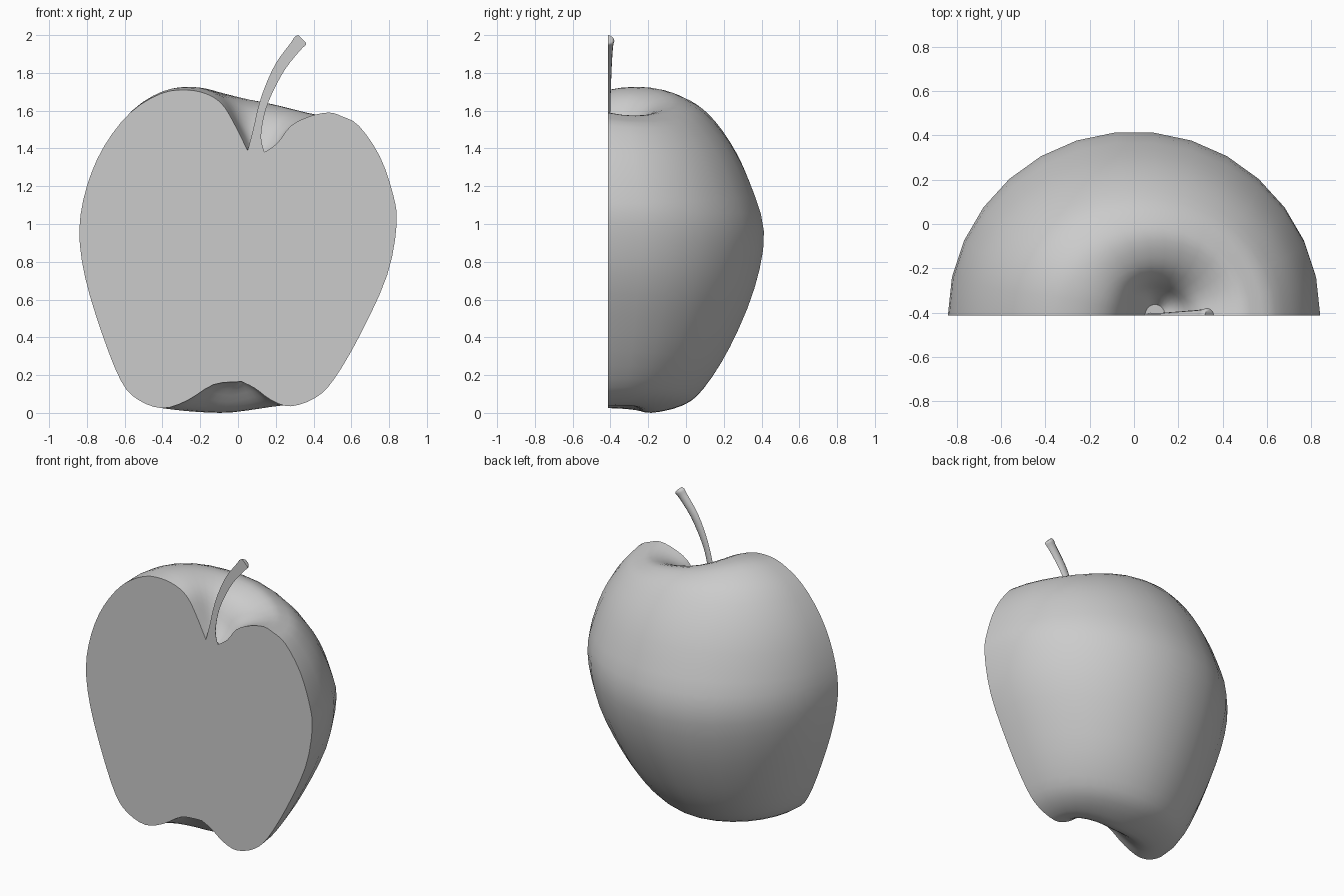
import bpy
import bmesh
from math import cos, sin, pi, radians

CUT_Y = -0.413
SEGMENTS = 15
STEPS = 3

default_cube = bpy.data.objects.get("Cube")
if default_cube:
    bpy.data.objects.remove(default_cube, do_unlink=True)

grey = bpy.data.materials.new("plain grey")
grey.use_nodes = True
grey.diffuse_color = (0.6, 0.6, 0.6, 1)
grey.node_tree.nodes["Principled BSDF"].inputs["Base Color"].default_value = grey.diffuse_color


def smooth_rows(rows):
    """Run a smooth curve through rows of values, column by column."""
    padded = [rows[0]] + rows + [rows[-1]]
    result = []
    for a, b, c, d in zip(padded, padded[1:], padded[2:], padded[3:]):
        for s in range(STEPS):
            t = s / STEPS
            result.append([q + t * ((r - p) + t * ((2 * p - 5 * q + 4 * r - w)
                           + t * (3 * (q - r) + w - p))) / 2
                           for p, q, r, w in zip(a, b, c, d)])
    return result + [rows[-1]]


def build_half(name, rings):
    """Join half rings into a closed, smooth solid with a flat cut face."""
    bm = bmesh.new()
    rings = [[bm.verts.new(co) for co in ring] for ring in rings]
    for a, b in zip(rings, rings[1:]):
        for i in range(len(a) - 1):
            bm.faces.new((a[i], a[i + 1], b[i + 1], b[i]))
    bm.faces.new(rings[0])
    bm.faces.new(rings[-1])
    bm.faces.new([r[0] for r in rings] + [r[-1] for r in reversed(rings)])
    bmesh.ops.recalc_face_normals(bm, faces=bm.faces)
    mesh = bpy.data.meshes.new(name)
    bm.to_mesh(mesh)
    bm.free()
    mesh.materials.append(grey)
    obj = bpy.data.objects.new(name, mesh)
    bpy.context.collection.objects.link(obj)
    bpy.ops.object.select_all(action="DESELECT")
    obj.select_set(True)
    bpy.context.view_layer.objects.active = obj
    bpy.ops.object.shade_smooth_by_angle(angle=radians(50))


# Matching points down the left, right and back outlines, from stalk to base:
# left x, left z, right x, right z, back depth, back z
outline = [
    (0.05, 1.39, 0.14, 1.38, 0.05, 1.37),
    (-0.03, 1.55, 0.21, 1.43, 0.11, 1.45),
    (-0.09, 1.64, 0.28, 1.52, 0.16, 1.54),
    (-0.17, 1.69, 0.38, 1.57, 0.23, 1.61),
    (-0.28, 1.71, 0.48, 1.59, 0.34, 1.65),
    (-0.41, 1.69, 0.55, 1.57, 0.43, 1.64),
    (-0.57, 1.59, 0.64, 1.52, 0.53, 1.58),
    (-0.71, 1.41, 0.75, 1.36, 0.65, 1.43),
    (-0.80, 1.20, 0.82, 1.16, 0.75, 1.23),
    (-0.84, 0.97, 0.84, 1.00, 0.83, 0.96),
    (-0.81, 0.72, 0.79, 0.73, 0.78, 0.66),
    (-0.72, 0.42, 0.65, 0.42, 0.65, 0.35),
    (-0.62, 0.17, 0.51, 0.18, 0.51, 0.13),
    (-0.53, 0.07, 0.41, 0.08, 0.40, 0.04),
    (-0.40, 0.025, 0.28, 0.035, 0.23, 0.00),
    (-0.27, 0.065, 0.18, 0.065, 0.15, 0.03),
    (-0.13, 0.15, 0.09, 0.13, 0.07, 0.12),
    (0.00, 0.165, 0.02, 0.165, 0.02, 0.16),
]

# Halved fruit: sweep the blended outline through half a turn
rings = []
for lx, lz, rx, rz, depth, bz in smooth_rows(outline):
    ring = []
    for i in range(SEGMENTS + 1):
        phi = pi * i / SEGMENTS
        side_z = rz if phi < pi / 2 else lz
        z = bz + (side_z - bz) * cos(phi) ** 2
        # shoulder raised at one side and lowered at the other, base lifted to match
        shoulder = min(1, max(0, (z - 1.2) / 0.4))
        base = min(1, max(0, (0.3 - z) / 0.2))
        z -= 0.035 * sin(2 * phi) * shoulder
        z += 0.015 * max(0, sin(2 * phi)) * base
        x = (lx + rx) / 2 + (rx - lx) / 2 * cos(phi)
        ring.append((x, CUT_Y + depth * sin(phi), max(0, z)))
    rings.append(ring)
build_half("halved_fruit", rings)

# Stalk: half tube between its left and right edges
# left x, left z, right x, right z, depth
stalk_edges = [
    (0.05, 1.385, 0.14, 1.38, 0.012),
    (0.08, 1.50, 0.122, 1.46, 0.012),
    (0.105, 1.61, 0.14, 1.58, 0.012),
    (0.14, 1.72, 0.18, 1.69, 0.015),
    (0.20, 1.85, 0.25, 1.82, 0.02),
    (0.28, 1.96, 0.33, 1.92, 0.027),
    (0.30, 1.99, 0.36, 1.95, 0.034),
    (0.32, 2.00, 0.355, 1.965, 0.024),
]
rings = []
for lx, lz, rx, rz, depth in smooth_rows(stalk_edges):
    ring = []
    for i in range(7):
        phi = pi * i / 6
        t = (1 - cos(phi)) / 2
        ring.append((rx + (lx - rx) * t, CUT_Y + depth * sin(phi), rz + (lz - rz) * t))
    rings.append(ring)
build_half("stalk", rings)
